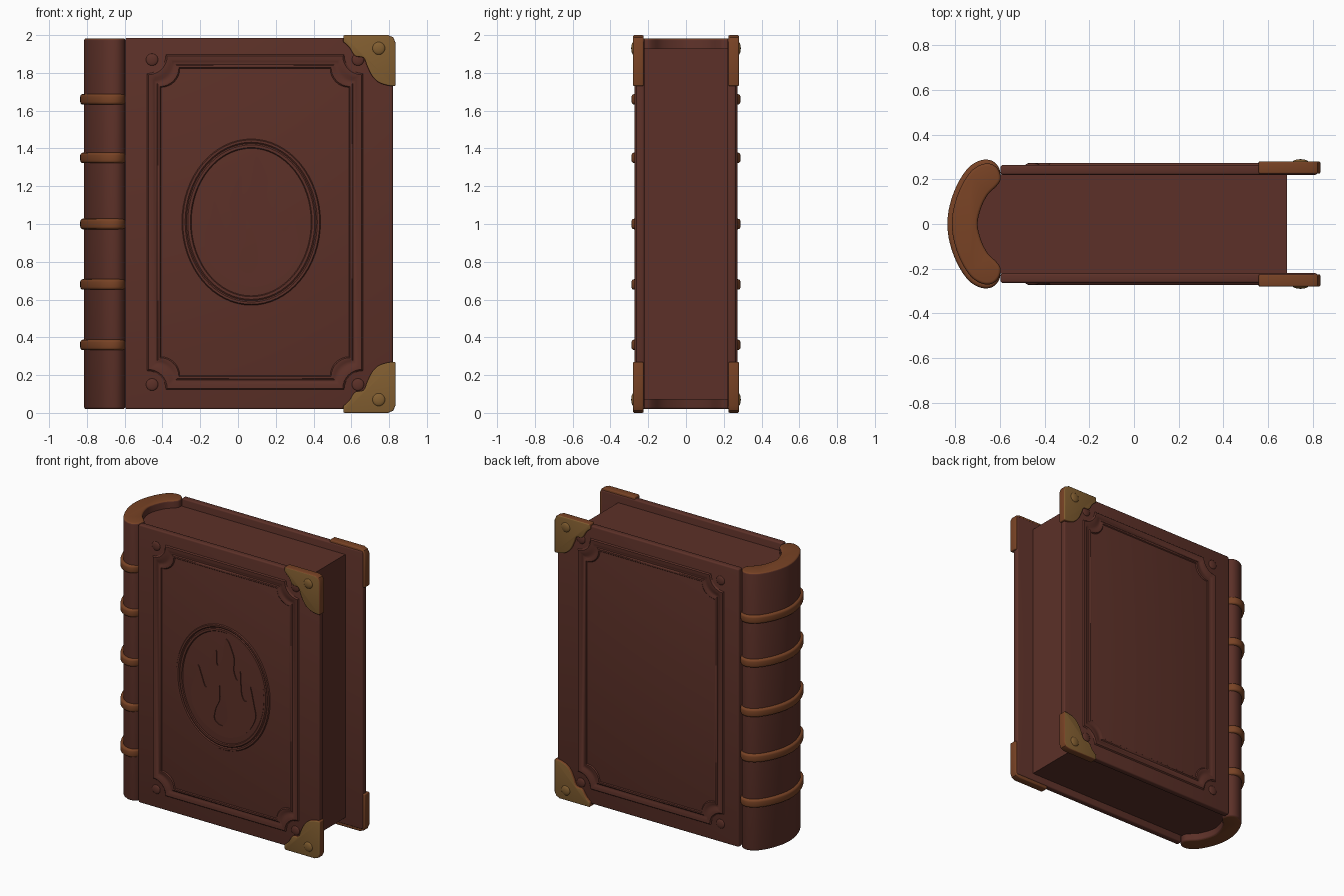
import bpy, bmesh, math
from mathutils import Vector

if "Cube" in bpy.data.objects:
    bpy.data.objects.remove(bpy.data.objects["Cube"])


def material(name, rgb):
    m = bpy.data.materials.new(name)
    m.diffuse_color = (*rgb, 1)
    m.use_nodes = True
    m.node_tree.nodes["Principled BSDF"].inputs["Base Color"].default_value = m.diffuse_color
    return m


LEATHER = material("dark red leather", (0.107, 0.030, 0.021))
TAN = material("tan leather", (0.188, 0.055, 0.018))
BRASS = material("aged brass", (0.223, 0.112, 0.030))


def smooth(pts, steps=5, closed=True):
    """Catmull-Rom curve through the points."""
    p, n, out = [Vector(q) for q in pts], len(pts), []
    for i in range(n if closed else n - 1):
        get = (lambda k: p[k % n]) if closed else (lambda k: p[max(0, min(n - 1, k))])
        a, b, c, d = (get(i + k) for k in (-1, 0, 1, 2))
        for s in range(steps):
            t = s / steps
            out.append(0.5 * (2 * b + (c - a) * t + (2 * a - 5 * b + 4 * c - d) * t * t
                              + (3 * b - a - 3 * c + d) * t ** 3))
    if not closed:
        out.append(p[-1])
    return [tuple(v) for v in out]


def finish(name, bm, mats, bevel=0, rule=None):
    bmesh.ops.recalc_face_normals(bm, faces=bm.faces)
    bm.normal_update()
    if rule:
        for f in bm.faces:
            f.material_index = rule(f.normal)
    me = bpy.data.meshes.new(name)
    bm.to_mesh(me)
    bm.free()
    for m in mats:
        me.materials.append(m)
    ob = bpy.data.objects.new(name, me)
    bpy.context.collection.objects.link(ob)
    if bevel:
        mod = ob.modifiers.new("bevel", 'BEVEL')
        mod.width, mod.segments, mod.angle_limit = bevel, 3, math.radians(50)
    return ob


def prism(name, pts, axis, lo, hi, mats, bevel=0, rule=None):
    """Extrude an outline along y (points are x, z) or along z (points are x, y)."""
    bm = bmesh.new()
    place = (lambda p, h: (p[0], h, p[1])) if axis == 'y' else (lambda p, h: (p[0], p[1], h))
    a = [bm.verts.new(place(p, lo)) for p in pts]
    b = [bm.verts.new(place(p, hi)) for p in pts]
    bm.faces.new(a)
    bm.faces.new(b)
    for i in range(len(pts)):
        j = (i + 1) % len(pts)
        bm.faces.new((a[i], a[j], b[j], b[i]))
    return finish(name, bm, mats, bevel, rule)


def ridge(name, loops, side, mats):
    """Raised moulding: a list of (outline, y height) bridged one to the next."""
    bm = bmesh.new()
    rows = [[bm.verts.new((x, side * y, z)) for x, z in pts] for pts, y in loops]
    rows.append(rows[0])
    for r, q in zip(rows, rows[1:]):
        for i in range(len(r)):
            j = (i + 1) % len(r)
            bm.faces.new((r[i], r[j], q[j], q[i]))
    return finish(name, bm, mats)


def dome(name, x, y, z, r, depth, mat):
    bm = bmesh.new()
    bmesh.ops.create_uvsphere(bm, u_segments=20, v_segments=12, radius=1)
    for v in bm.verts:
        v.co = (x + v.co.x * r, y + v.co.y * depth, z + v.co.z * r)
    return finish(name, bm, [mat])


def notched(d, r=0.1):
    """Rectangle inset by d with a concave quarter circle at each corner."""
    x0, x1, z0, z1 = -0.485 + d, 0.665 - d, 0.12 + d, 1.90 - d
    out = []
    for cx, cz, start in ((x0, z0, 90), (x1, z0, 180), (x1, z1, 270), (x0, z1, 0)):
        for k in range(9):
            a = math.radians(start - 90 * k / 8)
            out.append((cx + r * math.cos(a), cz + r * math.sin(a)))
    return out


def ellipse(rx, rz, n=64):
    return [(0.07 + rx * math.cos(2 * math.pi * i / n), 1.01 + rz * math.sin(2 * math.pi * i / n))
            for i in range(n)]


# Page block, rounded where it meets the spine
prism("page_block", [(0.685, -0.222), (0.685, 0.222), (-0.62, 0.222), (-0.68, 0.13),
                     (-0.72, 0), (-0.68, -0.13), (-0.62, -0.222)], 'z', 0.07, 1.93, [LEATHER])

# Crescent spine with tan ends
half = [(-0.815, 0), (-0.805, 0.08), (-0.775, 0.165), (-0.73, 0.235), (-0.68, 0.267),
        (-0.635, 0.267), (-0.605, 0.24), (-0.597, 0.2), (-0.615, 0.17), (-0.655, 0.13),
        (-0.685, 0.07), (-0.70, 0)]
crescent = smooth(half + [(x, -y) for x, y in half[-2:0:-1]], 4)
prism("spine", crescent, 'z', 0.02, 1.983, [LEATHER, TAN], 0.012,
      lambda n: int(abs(n.z) > 0.5))

# Raised bands across the spine
band = [(-0.59 + (x + 0.59) * 1.09, y * 1.065) for x, y in crescent]
for i, z in enumerate((0.36, 0.68, 1.0, 1.35, 1.66)):
    prism(f"spine_band_{i + 1}", band, 'z', z - 0.028, z + 0.028, [TAN], 0.014)

# Corner guard outline, measured inward from the outer corner of the cover
guard = [(0, 0.04), (0.012, 0.012), (0.04, 0), (0.275, 0)] + smooth(
    [(0.278, 0.035), (0.245, 0.065), (0.215, 0.11), (0.17, 0.12), (0.15, 0.165),
     (0.125, 0.215), (0.09, 0.25), (0.04, 0.267), (0, 0.27)], 4, closed=False)

SURF = 0.264
for side, label in ((-1, "front"), (1, "back")):
    # Cover board
    prism(f"{label}_cover", [(-0.597, 0.02), (0.82, 0.02), (0.82, 1.985), (-0.597, 1.985)],
          'y', side * 0.22, side * SURF, [LEATHER], 0.01)
    # Double frame moulding
    steps = ((0, -0.004), (0.01, 0.008), (0.03, 0.008), (0.04, 0.001), (0.055, 0.001),
             (0.062, 0.006), (0.072, 0.006), (0.08, -0.004))
    ridge(f"{label}_frame", [(notched(d), SURF + h) for d, h in steps], side, [LEATHER])
    for top in (0, 1):
        # Small bosses in the notches of the frame
        for x in (-0.455, 0.635):
            dome(f"{label}_frame_boss", x, side * SURF, 1.87 if top else 0.15,
                 0.032, 0.009, LEATHER)
        # Metal corner guards with rivets
        pts = [(0.834 - u, 2 - v if top else v) for u, v in guard]
        end = "top" if top else "bottom"
        prism(f"{label}_{end}_corner_guard", pts, 'y', side * 0.225, side * 0.28,
              [TAN, BRASS], 0.009, lambda n, s=side: int(n.y * s > 0.5))
        dome(f"{label}_{end}_rivet", 0.745, side * 0.278, 1.93 if top else 0.07,
             0.034, 0.012, BRASS)

# Oval medallion ring on the front cover
rings = ((0.37, -0.004), (0.362, 0.007), (0.35, 0.007), (0.343, 0.001), (0.336, 0.006),
         (0.322, 0.006), (0.314, -0.004))
ridge("medallion_ring", [(ellipse(r, r + 0.073), SURF + h) for r, h in rings], -1, [LEATHER])

# Embossed flame with a drop-shaped opening (hundredths, from the medallion centre)
flame = [(-3, -34), (-16, -28), (-24, -18), (-25, -6), (-22, 3), (-20, 11), (-17, 4),
         (-14, -3), (-11, 3), (-12, 12), (-6, 25), (-5, 15), (-1, 20), (2, 35), (8, 24),
         (8, 14), (11, 8), (13, 15), (14, 0), (17, -5), (21, 0), (21, 6), (24, -7),
         (25, -15), (19, -26), (8, -33)]
drop = [(-3, 1), (2, -10), (3, -21), (-1, -27), (-7, -24), (-6, -16), (-3, -9)]
cu = bpy.data.curves.new("flame_emblem", 'CURVE')
cu.dimensions, cu.fill_mode, cu.extrude = '2D', 'BOTH', 0.006
for outline in (flame, drop):
    pts = smooth(outline, 5)
    sp = cu.splines.new('POLY')
    sp.points.add(len(pts) - 1)
    for p, (x, y) in zip(sp.points, pts):
        p.co = (x / 100, y / 100, 0, 1)
    sp.use_cyclic_u = True
cu.materials.append(LEATHER)
emblem = bpy.data.objects.new("flame_emblem", cu)
emblem.location = (0.075, -SURF, 1.01)
emblem.rotation_euler.x = math.pi / 2
bpy.context.collection.objects.link(emblem)

# Apply bevels and shade
bpy.ops.object.select_all(action='SELECT')
bpy.context.view_layer.objects.active = emblem
bpy.ops.object.convert(target='MESH')
bpy.ops.object.shade_smooth_by_angle(angle=math.radians(35))
